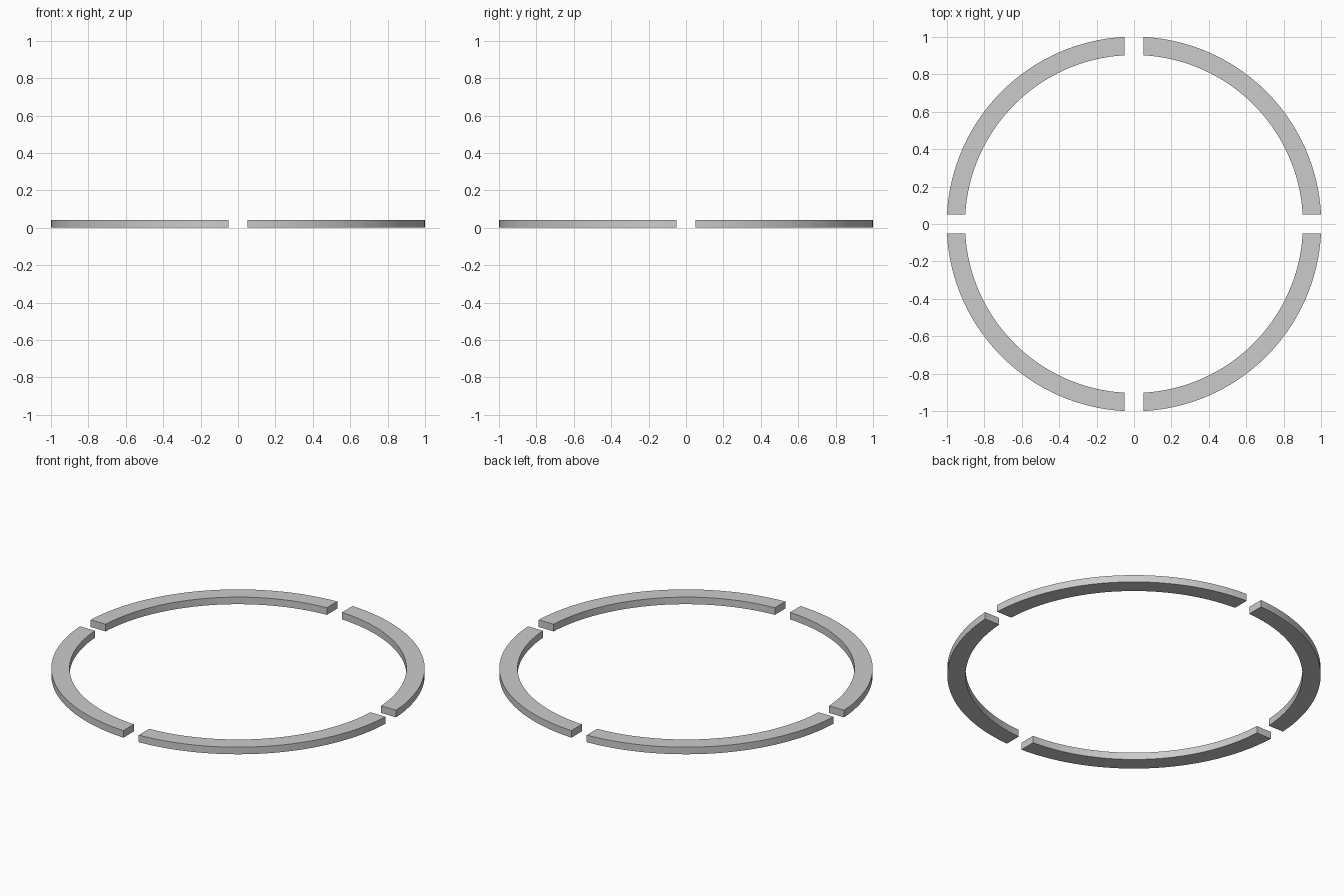
import bpy, bmesh, math

if "Cube" in bpy.data.objects:
    bpy.data.objects.remove(bpy.data.objects["Cube"])

GAP = 0.05        # half width of the straight gaps
R_OUT = math.hypot(1.0, GAP)
R_IN = math.hypot(0.902, GAP)
HEIGHT = 0.042
STEPS = 32


def arc(radius):
    # Quarter arc whose ends lie exactly on the gap planes
    a0 = math.asin(GAP / radius)
    a1 = math.pi / 2 - a0
    return [(radius * math.cos(a0 + (a1 - a0) * i / STEPS),
             radius * math.sin(a0 + (a1 - a0) * i / STEPS)) for i in range(STEPS + 1)]


def ring_segment(name, turn):
    bm = bmesh.new()
    outer = [bm.verts.new((x, y, 0)) for x, y in arc(R_OUT)]
    inner = [bm.verts.new((x, y, 0)) for x, y in arc(R_IN)]
    for i in range(STEPS):
        bm.faces.new((outer[i], outer[i + 1], inner[i + 1], inner[i]))
    # Raise the flat band into a solid
    ext = bmesh.ops.extrude_face_region(bm, geom=bm.faces[:], use_keep_orig=True)
    top = [g for g in ext["geom"] if isinstance(g, bmesh.types.BMVert)]
    bmesh.ops.translate(bm, verts=top, vec=(0, 0, HEIGHT))
    bmesh.ops.recalc_face_normals(bm, faces=bm.faces[:])
    mesh = bpy.data.meshes.new(name)
    bm.to_mesh(mesh)
    bm.free()
    obj = bpy.data.objects.new(name, mesh)
    obj.rotation_euler.z = turn
    bpy.context.collection.objects.link(obj)


# Four quarter segments around the circle
for k, side in enumerate(("back_right", "back_left", "front_left", "front_right")):
    ring_segment("ring_segment_" + side, k * math.pi / 2)
